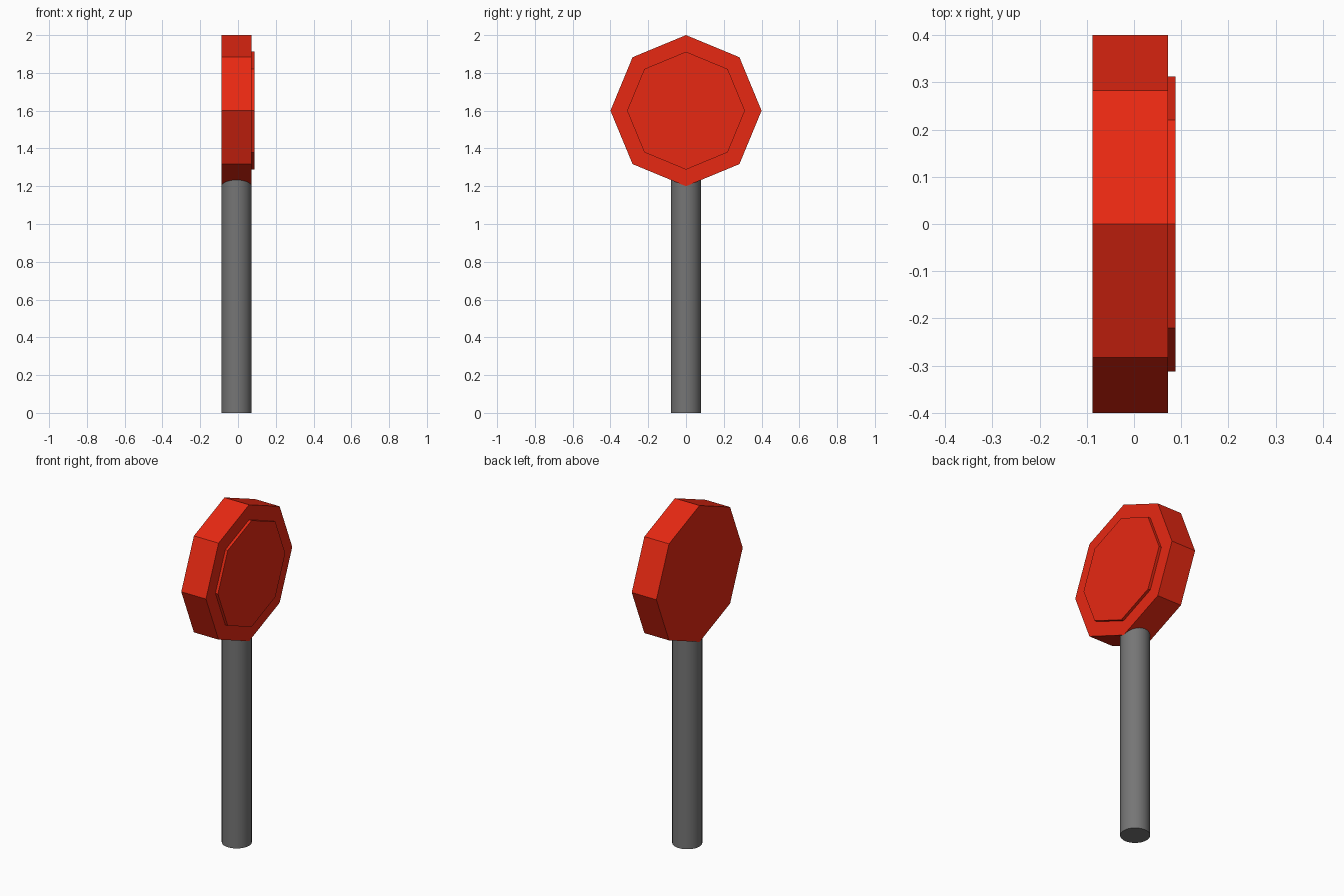
import bpy
import math

if "Cube" in bpy.data.objects:
    bpy.data.objects.remove(bpy.data.objects["Cube"])


def material(name, rgb):
    mat = bpy.data.materials.new(name)
    mat.diffuse_color = (*rgb, 1.0)
    mat.use_nodes = True
    mat.node_tree.nodes["Principled BSDF"].inputs["Base Color"].default_value = mat.diffuse_color
    return mat


def prism(name, sides, radius, depth, location, mat, tilt=0.0):
    bpy.ops.mesh.primitive_cylinder_add(
        vertices=sides, radius=radius, depth=depth,
        location=location, rotation=(0, tilt, 0))
    obj = bpy.context.object
    obj.name = name
    obj.data.materials.append(mat)
    return obj


red = material("sign red", (0.8, 0.021, 0.006))
grey = material("post grey", (0.18, 0.18, 0.18))

AXIS_X = -0.008      # post and board share this centre line
CENTRE_Z = 1.6       # height of the board centre
SIDEWAYS = math.pi / 2

# Round post, running up into the middle of the board
post = prism("post", 32, 0.08, CENTRE_Z, (AXIS_X, 0, CENTRE_Z / 2), grey)
bpy.ops.object.shade_smooth_by_angle(angle=math.radians(30))

# Thick octagonal board standing on a corner, facing +x
prism("sign_board", 8, 0.4, 0.16, (AXIS_X, 0, CENTRE_Z), red, SIDEWAYS)

# Thin raised octagonal panel on the board's face
prism("face_panel", 8, 0.312, 0.016, (0.08, 0, CENTRE_Z), red, SIDEWAYS)
